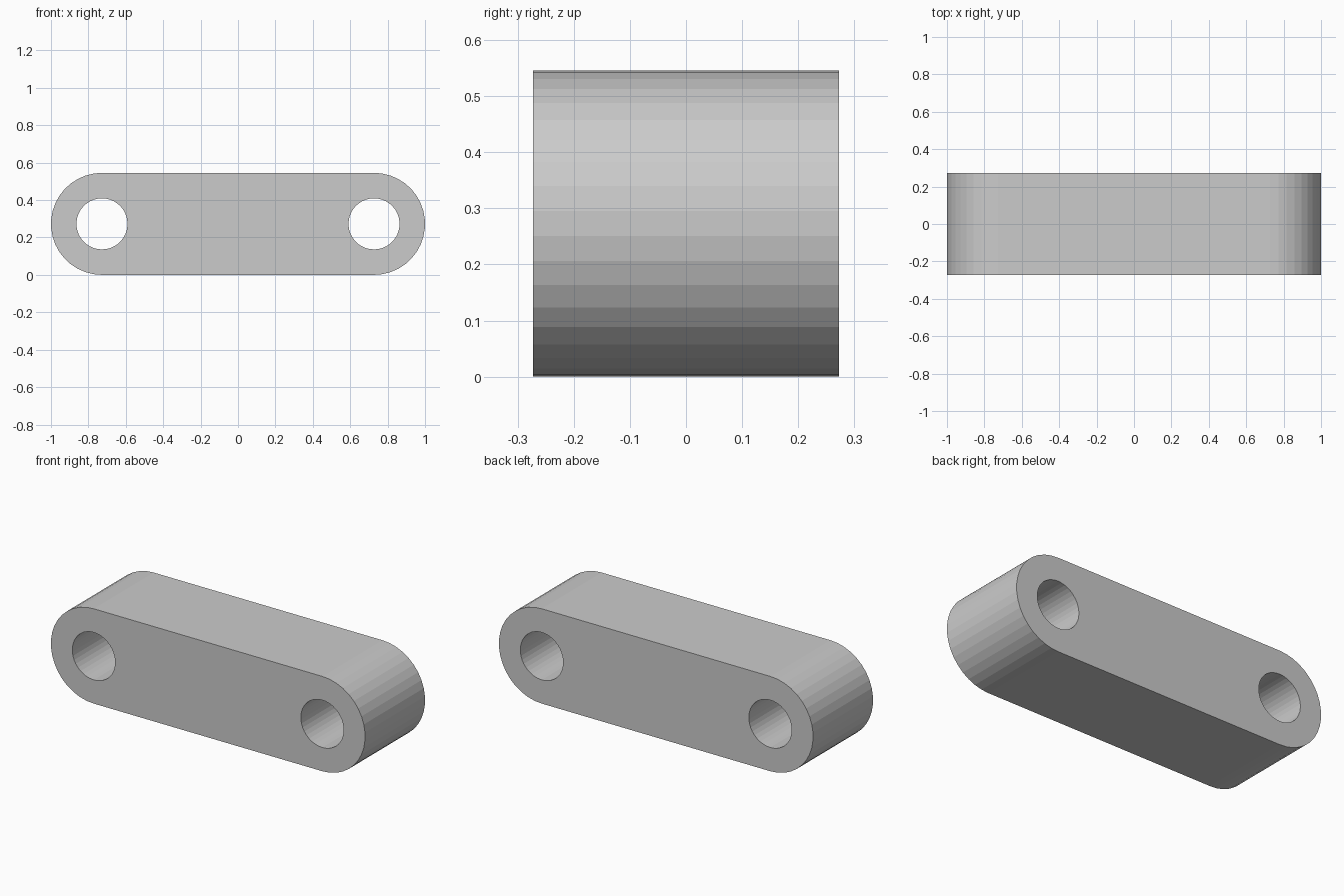
import bpy, bmesh
from math import pi, sin, cos
from mathutils import Vector

if "Cube" in bpy.data.objects:
    bpy.data.objects.remove(bpy.data.objects["Cube"])

R = 3 / 11          # end radius, also half the depth
HOLE = 0.1365       # pin hole radius
CX = 1 - R          # pin centre offset
SEG = 19            # facets per half circle

bm = bmesh.new()


def arc(cx, radius, start, sweep, steps):
    return [Vector((cx + radius * cos(start + sweep * i / SEG), -R,
                    R + radius * sin(start + sweep * i / SEG))) for i in range(steps)]


def loop(points):
    verts = [bm.verts.new(p) for p in points]
    return [bm.edges.new((v, verts[i - 1])) for i, v in enumerate(verts)]


# Rounded outline with two pin holes
edges = loop(arc(CX, R, -pi / 2, pi, SEG + 1) + arc(-CX, R, pi / 2, pi, SEG + 1))
for side in (-1, 1):
    edges += loop(arc(side * CX, HOLE, -pi / 2, pi, 2 * SEG))
bmesh.ops.triangle_fill(bm, edges=edges, use_beauty=True, normal=(0, -1, 0))

# Extrude through the depth, keeping the front face
ext = bmesh.ops.extrude_face_region(bm, geom=bm.faces[:], use_keep_orig=True)
moved = [g for g in ext["geom"] if isinstance(g, bmesh.types.BMVert)]
bmesh.ops.translate(bm, verts=moved, vec=(0, 2 * R, 0))
bmesh.ops.recalc_face_normals(bm, faces=bm.faces[:])

mesh = bpy.data.meshes.new("link_bar")
bm.to_mesh(mesh)
bm.free()
bpy.context.collection.objects.link(bpy.data.objects.new("link_bar", mesh))
